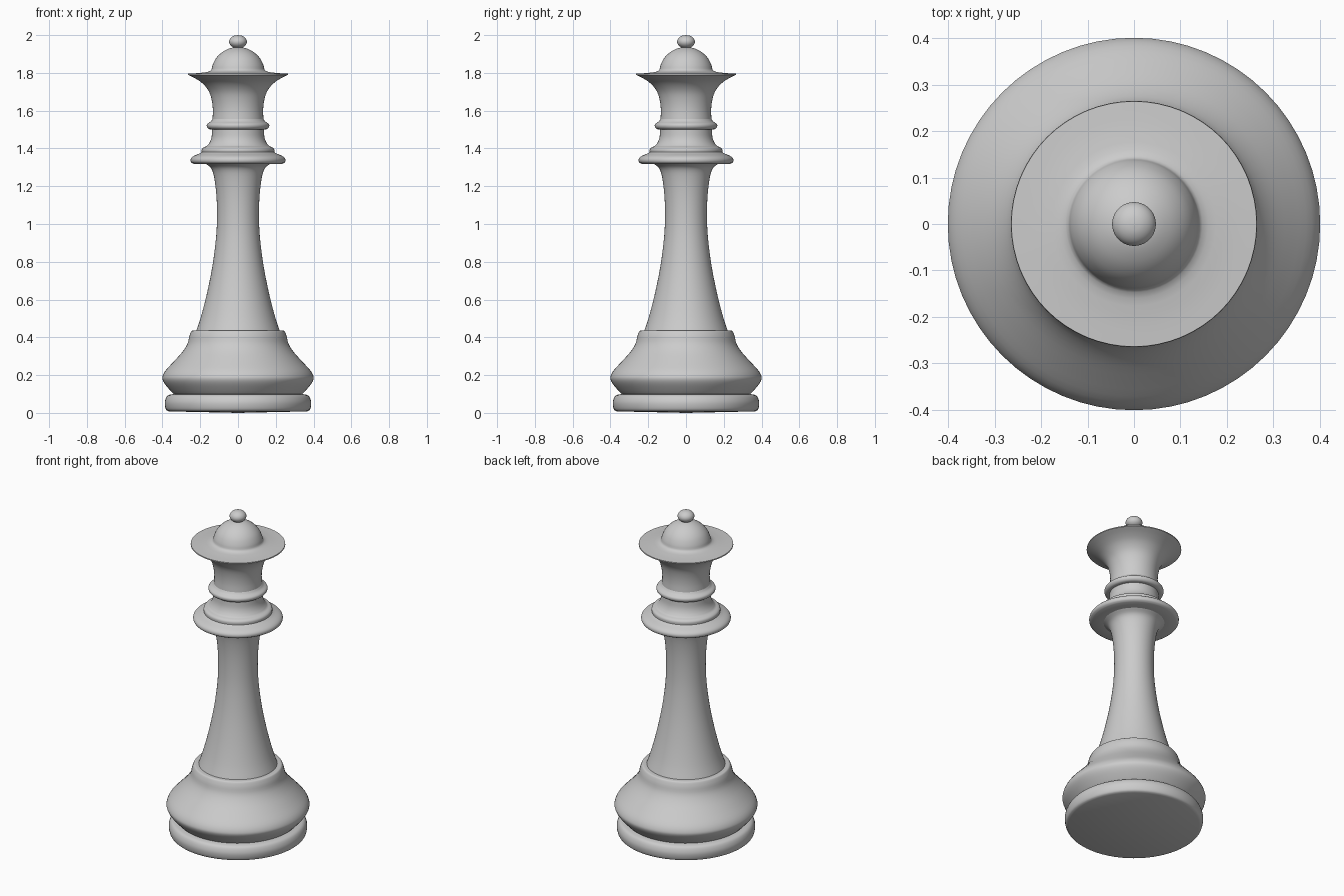
import bpy, bmesh, math
from mathutils import Vector

SIDES = 64


def smooth_run(pts, steps=3):
    """Catmull-Rom curve through a few (radius, height) points."""
    p = [Vector(q) for q in pts]
    if len(p) < 3:
        return p
    p = [2 * p[0] - p[1]] + p + [2 * p[-1] - p[-2]]
    out = []
    for a, b, c, d in zip(p, p[1:], p[2:], p[3:]):
        for i in range(steps):
            t = i / steps
            out.append(0.5 * (2 * b + (c - a) * t + (2 * a - 5 * b + 4 * c - d) * t**2
                              + (3 * b - a - 3 * c + d) * t**3))
    return out + [p[-2]]


def lathe(name, *runs):
    """Spin the profile round z; corners between runs stay sharp."""
    profile = []
    for run in runs:
        for q in smooth_run(run):
            if not profile or (q - profile[-1]).length > 1e-5:
                profile.append(q)
    bm = bmesh.new()
    vs = [bm.verts.new((max(r, 0), 0, z)) for r, z in profile]
    edges = [bm.edges.new(e) for e in zip(vs, vs[1:])]
    bmesh.ops.spin(bm, geom=vs + edges, cent=(0, 0, 0), axis=(0, 0, 1),
                   angle=math.tau, steps=SIDES, use_duplicate=False)
    bmesh.ops.remove_doubles(bm, verts=bm.verts, dist=1e-5)
    bmesh.ops.recalc_face_normals(bm, faces=bm.faces)
    # open shells: make the normals point away from the axis
    if sum(f.normal.xy.dot(f.calc_center_median().xy) * f.calc_area() for f in bm.faces) < 0:
        bmesh.ops.reverse_faces(bm, faces=bm.faces)
    mesh = bpy.data.meshes.new(name)
    bm.to_mesh(mesh)
    bm.free()
    ob = bpy.data.objects.new(name, mesh)
    bpy.context.collection.objects.link(ob)
    bpy.context.view_layer.objects.active = ob
    ob.select_set(True)
    bpy.ops.object.shade_smooth_by_angle(angle=math.radians(40))
    ob.select_set(False)


# Foot disc with closed underside
lathe("foot",
      [(0, 0), (0.365, 0.008)],
      [(0.365, 0.008), (0.38, 0.016), (0.387, 0.04), (0.386, 0.065), (0.372, 0.092), (0.34, 0.1)])

# Bulging base
lathe("base",
      [(0.34, 0.1), (0.358, 0.118), (0.385, 0.15), (0.399, 0.175), (0.399, 0.195), (0.383, 0.225),
       (0.34, 0.272), (0.295, 0.322), (0.268, 0.365), (0.258, 0.405), (0.25, 0.427)],
      [(0.25, 0.427), (0.243, 0.435), (0.22, 0.437)])

# Tapering stem
lathe("stem",
      [(0.22, 0.437), (0.196, 0.51), (0.165, 0.63), (0.135, 0.78), (0.116, 0.93), (0.111, 1.05),
       (0.115, 1.16), (0.127, 1.25), (0.142, 1.295), (0.17, 1.318)])

# Wide collar with a step
lathe("collar",
      [(0.17, 1.318), (0.235, 1.318)],
      [(0.235, 1.318), (0.249, 1.328), (0.25, 1.345), (0.235, 1.36), (0.2, 1.375)],
      [(0.2, 1.375), (0.192, 1.38)],
      [(0.192, 1.38), (0.192, 1.395), (0.184, 1.405), (0.165, 1.412)],
      [(0.165, 1.412), (0.15, 1.432), (0.14, 1.46), (0.137, 1.5)])

# Narrow ring
lathe("neck_ring",
      [(0.137, 1.5), (0.155, 1.503), (0.165, 1.515), (0.163, 1.53), (0.145, 1.542), (0.135, 1.555)])

# Flared crown and dome
lathe("crown",
      [(0.135, 1.555), (0.133, 1.6), (0.138, 1.65), (0.153, 1.7), (0.185, 1.742), (0.225, 1.77),
       (0.265, 1.79)],
      [(0.265, 1.79), (0.264, 1.796)],
      [(0.264, 1.796), (0.21, 1.799), (0.16, 1.805)],
      [(0.16, 1.805), (0.142, 1.815), (0.135, 1.84), (0.118, 1.875), (0.09, 1.905), (0.055, 1.926),
       (0.025, 1.935)])

# Small finial ball
ball = [(0.047 * math.sin(a), 1.965 - 0.035 * math.cos(a))
        for a in (math.pi * i / 8 for i in range(1, 9))]
lathe("finial", [(0.02, 1.933)] + ball[1:])
